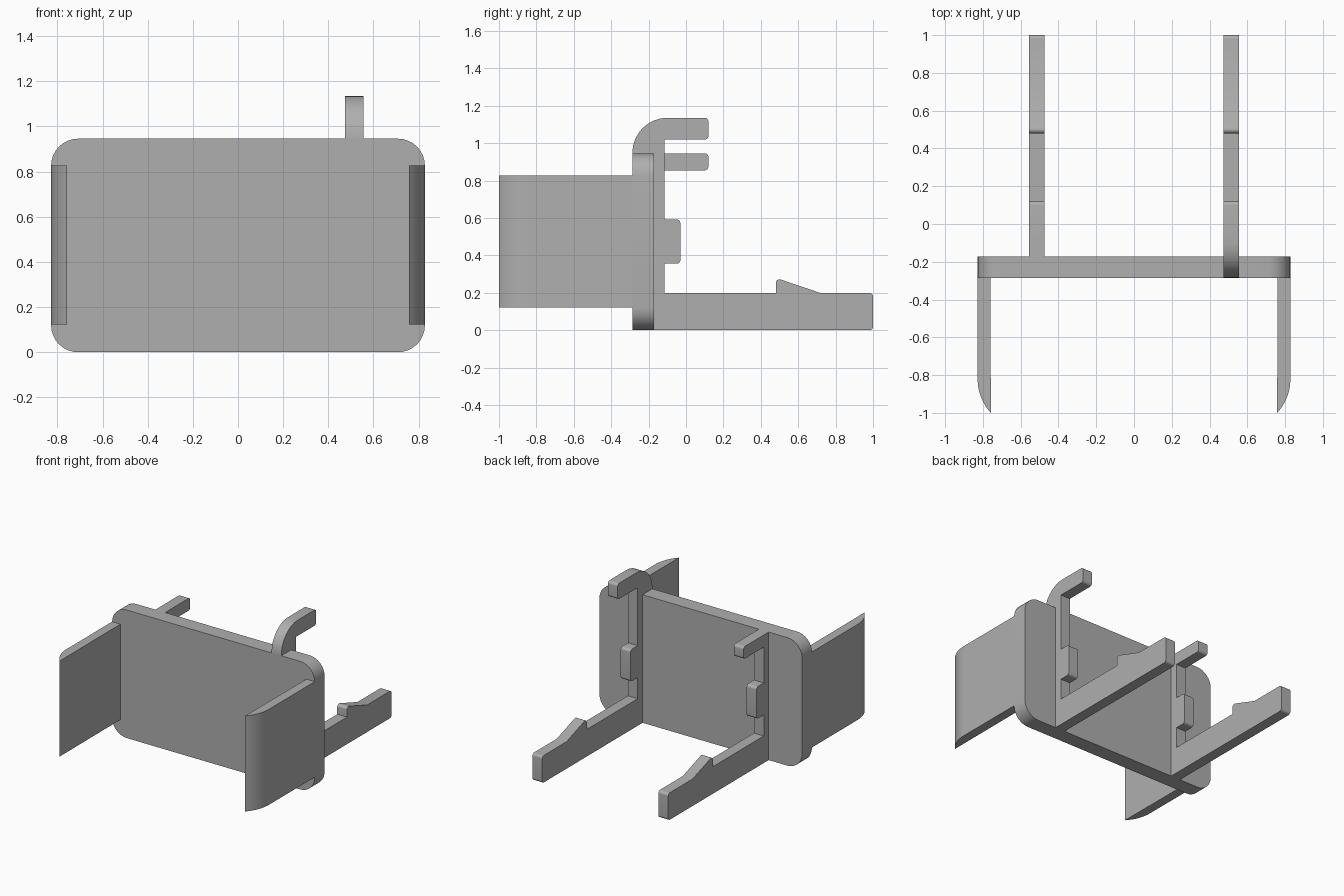
import bpy, bmesh, math
from mathutils import Vector

cube = bpy.data.objects.get("Cube")
if cube:
    bpy.data.objects.remove(cube, do_unlink=True)

grey = bpy.data.materials.new("plain grey")
grey.use_nodes = True
colour = (0.43, 0.43, 0.43, 1)
grey.diffuse_color = colour
grey.node_tree.nodes["Principled BSDF"].inputs["Base Color"].default_value = colour


def fillet(points, steps=8):
    """Turn (u, v, radius) corners into an outline with tangent arcs."""
    out = []
    for i, (u, v, r) in enumerate(points):
        p = Vector((u, v))
        if not r:
            out.append(p)
            continue
        a = (Vector(points[i - 1][:2]) - p).normalized()
        b = (Vector(points[(i + 1) % len(points)][:2]) - p).normalized()
        half = a.angle(b) / 2
        centre = p + (a + b).normalized() * r / math.sin(half)
        start = p + a * r / math.tan(half) - centre
        end = p + b * r / math.tan(half) - centre
        turn = start.angle(end)
        for k in range(steps + 1):
            t = k / steps
            out.append(centre + (start * math.sin((1 - t) * turn)
                                 + end * math.sin(t * turn)) / math.sin(turn))
    return out


def extrude(name, outline, axis, low, high):
    """Extrude a 2D outline along x, y or z between two positions."""
    place = {"x": lambda p, d: (d, p.x, p.y),
             "y": lambda p, d: (p.x, d, p.y),
             "z": lambda p, d: (p.x, p.y, d)}[axis]
    bm = bmesh.new()
    rings = [[bm.verts.new(place(p, d)) for p in outline] for d in (low, high)]
    for ring in rings:
        bm.faces.new(ring)
    for i in range(len(outline)):
        j = (i + 1) % len(outline)
        bm.faces.new((rings[0][i], rings[0][j], rings[1][j], rings[1][i]))
    bmesh.ops.recalc_face_normals(bm, faces=bm.faces)
    mesh = bpy.data.meshes.new(name)
    bm.to_mesh(mesh)
    bm.free()
    mesh.materials.append(grey)
    obj = bpy.data.objects.new(name, mesh)
    bpy.context.collection.objects.link(obj)
    bpy.ops.object.select_all(action="DESELECT")
    obj.select_set(True)
    bpy.context.view_layer.objects.active = obj
    bpy.ops.object.shade_smooth_by_angle(angle=math.radians(30))
    return obj


W, H = 0.828, 0.946            # plate half width and height
FRONT, BACK, SPINE = -0.287, -0.172, -0.115
R = 0.02                       # small edge rounding

# Main plate
plate = [(-W, 0, 0.12), (W, 0, 0.12), (W, H, 0.12), (-W, H, 0.12)]
extrude("main_plate", fillet(plate), "y", FRONT, BACK)

# Side walls with curved front tips
radius, sweep = 0.266, math.radians(42.6)
for side, name in ((1, "left_wall"), (-1, "right_wall")):
    outline = [Vector((side * 0.76, FRONT)), Vector((side * W, FRONT))]
    for k in range(13):
        a = sweep * k / 12
        outline.append(Vector((side * (W - radius + radius * math.cos(a)),
                               -0.82 - radius * math.sin(a))))
    extrude(name, outline, "z", 0.122, 0.828)

# Rear brackets: long foot with barb, spine with bump
bracket = [(BACK, 0, 0), (1, 0, R), (1, 0.2, R), (0.716, 0.2, 0),
           (0.48, 0.28, R), (0.48, 0.2, 0), (SPINE, 0.2, 0),
           (SPINE, 0.356, 0), (-0.03, 0.356, R), (-0.03, 0.592, R),
           (SPINE, 0.592, 0)]
# Bracket tops: a hook curving over the plate, and a straight prong
hook = [(SPINE, 1.02, 0), (0.12, 1.02, R), (0.12, 1.136, R),
        (FRONT, 1.136, 0.188), (FRONT, H, 0), (BACK, H, 0)]
prong = [(SPINE, 0.855, 0), (0.12, 0.855, R), (0.12, H, R), (BACK, H, 0)]

extrude("left_hook_bracket", fillet(bracket + hook), "x", 0.475, 0.555)
extrude("right_prong_bracket", fillet(bracket + prong), "x", -0.555, -0.475)
